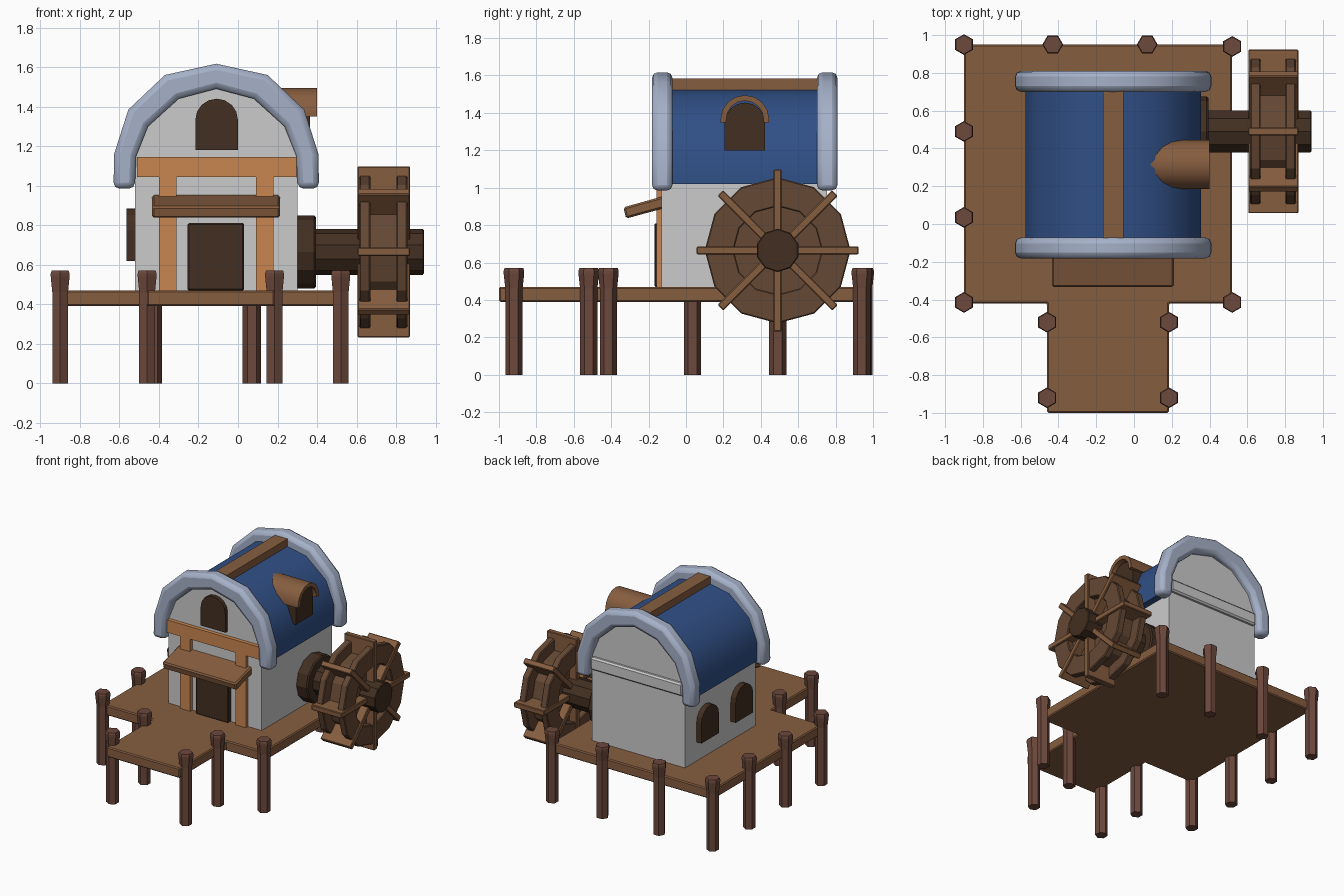
import bpy, bmesh
from math import sin, cos, pi, radians
from mathutils import Matrix

if "Cube" in bpy.data.objects:
    bpy.data.objects.remove(bpy.data.objects["Cube"])


def material(name, r, g, b):
    m = bpy.data.materials.new(name)
    m.diffuse_color = (r, g, b, 1)
    m.use_nodes = True
    m.node_tree.nodes["Principled BSDF"].inputs["Base Color"].default_value = m.diffuse_color
    return m


DECK = material("deck_wood", 0.24, 0.11, 0.05)
POST = material("post_wood", 0.15, 0.065, 0.045)
BEAM = material("light_wood", 0.58, 0.24, 0.08)
DARK = material("dark_wood", 0.055, 0.028, 0.015)
WHEEL = material("wheel_wood", 0.13, 0.065, 0.035)
BLUE = material("blue_roof", 0.03, 0.08, 0.24)
TRIM = material("pale_trim", 0.38, 0.44, 0.58)
PALE = material("pale_beam", 0.6, 0.6, 0.6)


def finish(name, bm, mat=None, bevel=0, smooth=False, segments=1):
    bmesh.ops.recalc_face_normals(bm, faces=bm.faces)
    me = bpy.data.meshes.new(name)
    bm.to_mesh(me)
    bm.free()
    ob = bpy.data.objects.new(name, me)
    bpy.context.collection.objects.link(ob)
    if mat:
        me.materials.append(mat)
    if bevel:
        mod = ob.modifiers.new("bevel", 'BEVEL')
        mod.width, mod.segments = bevel, segments
        mod.limit_method, mod.angle_limit = 'ANGLE', radians(50)
    if smooth:
        bpy.ops.object.select_all(action='DESELECT')
        ob.select_set(True)
        bpy.context.view_layer.objects.active = ob
        bpy.ops.object.shade_smooth_by_angle(angle=radians(40))
    return ob


def prism(name, pts, axis, a, b, mat=None, **kw):
    """Extrude a 2D outline along x, y or z from a to b."""
    place = {'x': lambda p, t: (t, p[0], p[1]),
             'y': lambda p, t: (p[0], t, p[1]),
             'z': lambda p, t: (p[0], p[1], t)}[axis]
    bm = bmesh.new()
    lo = [bm.verts.new(place(p, a)) for p in pts]
    hi = [bm.verts.new(place(p, b)) for p in pts]
    bm.faces.new(lo)
    bm.faces.new(hi)
    for i in range(len(pts)):
        j = (i + 1) % len(pts)
        bm.faces.new((lo[i], lo[j], hi[j], hi[i]))
    return finish(name, bm, mat, **kw)


def box(name, x, y, z, mat=None, **kw):
    return prism(name, [(x[0], y[0]), (x[1], y[0]), (x[1], y[1]), (x[0], y[1])], 'z', *z, mat, **kw)


def circle(u, v, r, n, turn=0.0):
    return [(u + r * cos(turn + 2 * pi * i / n), v + r * sin(turn + 2 * pi * i / n)) for i in range(n)]


def arc(u, v, r, n=8):
    return [(u + r * cos(pi * i / n), v + r * sin(pi * i / n)) for i in range(n + 1)]


def arched(u, half, z0, z1):
    return [(u - half, z0), (u + half, z0)] + arc(u, z1 - half, half)


def lathe(name, profile, n, axis_matrix, mat, closed=False, **kw):
    """Sweep (radius, height) points around an axis; open profiles get caps."""
    bm = bmesh.new()
    rings = [[bm.verts.new(axis_matrix @ Matrix.Translation((0, 0, h)) @
                           Matrix.Rotation(2 * pi * i / n, 4, 'Z') @ Matrix.Translation((r, 0, 0)) @
                           Matrix.Identity(4).to_translation()) for i in range(n)] for r, h in profile]
    pairs = list(zip(rings, rings[1:])) + ([(rings[-1], rings[0])] if closed else [])
    for p, q in pairs:
        for i in range(n):
            j = (i + 1) % n
            bm.faces.new((p[i], p[j], q[j], q[i]))
    if not closed:
        bm.faces.new(rings[0])
        bm.faces.new(rings[-1])
    return finish(name, bm, mat, **kw)


# Deck with jetty
prism("deck", [(-.90, -.42), (-.46, -.42), (-.46, -1), (.185, -1), (.185, -.42), (.52, -.42),
               (.52, .95), (-.90, .95)], 'z', .39, .47, DECK, bevel=.008)

# Hexagonal posts, flared at the top
posts = [(-.90, .95, 90), (-.43, .95, 0), (.07, .95, 0), (.52, .94, 90), (-.90, .49, 90), (-.90, .035, 90),
         (-.90, -.415, 90), (.52, -.415, 90), (-.46, -.52, 90), (.185, -.52, 90), (-.46, -.92, 90), (.185, -.92, 90)]
for i, (x, y, turn) in enumerate(posts):
    lathe(f"post_{i + 1}", [(.046, 0), (.046, .46), (.055, .54), (.055, .555), (.05, .57)], 6,
          Matrix.Translation((x, y, 0)) @ Matrix.Rotation(radians(turn), 4, 'Z'), POST)

# Arch outlines, half profiles mirrored about the house centre
CX = -.11


def mirrored(half):
    return [(CX + x, z) for x, z in half] + [(CX - x, z) for x, z in half[::-1] if x > 0]


gable = [(.41, 1.02), (.41, 1.15), (.35, 1.30), (.195, 1.445), (0, 1.495)]
roof = [(.465, 1.02), (.465, 1.17), (.395, 1.345), (.22, 1.49), (0, 1.535)]
trim_in = [(.412, .985), (.405, 1.15), (.345, 1.30), (.19, 1.44), (0, 1.49)]
trim_out = [(.52, .985), (.517, 1.16), (.445, 1.385), (.26, 1.56), (0, 1.617)]

# House body, roof shell, ridge beam
prism("house_walls", mirrored([(.41, .47)] + gable), 'y', -.13, .755)
prism("roof", mirrored(roof) + mirrored(gable)[::-1], 'y', -.10, .73, BLUE, smooth=True)
box("ridge_beam", (-.165, -.055), (-.09, .72), (1.49, 1.583), DECK)

# Rounded arch trims at both ends
for name, y in (("front_arch_trim", -.182), ("back_arch_trim", .70)):
    prism(name, mirrored(trim_out) + mirrored(trim_in)[::-1], 'y', y, y + .11, TRIM,
          bevel=.03, segments=2, smooth=True)

# Front timber frame and back beam
box("front_beam", (-.512, .295), (-.16, -.12), (1.045, 1.145), BEAM)
box("back_beam", (-.512, .295), (.745, .785), (1.045, 1.145), PALE, bevel=.012)
for name, x in (("left_door_beam", -.40), ("right_door_beam", .09)):
    box(name, (x, x + .09), (-.158, -.12), (.47, 1.05), BEAM)

# Door, sloping canopy, gable and side windows
box("door", (-.255, .03), (-.168, -.12), (.47, .81), DARK, bevel=.006)
prism("door_canopy", [(-.335, .895), (-.32, .835), (-.12, .89), (-.12, .955)], 'x', -.435, .212, DECK, bevel=.01)
prism("gable_window", arched(-.108, .108, 1.18, 1.44), 'y', -.16, -.12, DARK)
for name, y in (("left_window_front", .07), ("left_window_back", .50)):
    prism(name, arched(y, .11, .62, .885), 'x', -.563, -.50, DARK)

# Roof dormer: dark opening under a half-round hood
prism("dormer_window", arched(.315, .108, 1.20, 1.455), 'x', .12, .365, DARK)
hood = [(.445, 1.35)] + arc(.315, 1.365, .13) + [(.185, 1.35), (.215, 1.35)] + arc(.315, 1.365, .10)[::-1] + [(.415, 1.35)]
prism("dormer_hood", hood, 'x', .07, .40, DECK, smooth=True)

# Water wheel: socket, axle, drum, two rims and eight paddles
WY, WZ = .49, .665
along_x = Matrix.Translation((0, WY, WZ)) @ Matrix.Rotation(pi / 2, 4, 'Y')
lathe("axle_socket", [(.185, .28), (.185, .385), (.175, .395)], 12, along_x, DARK)
lathe("axle", [(.116, .38), (.116, .935), (.11, .94)], 10, along_x, DARK)
lathe("wheel_drum", [(.30, .67), (.30, .803)], 12, along_x, WHEEL)
for name, x in (("inner_rim", .615), ("outer_rim", .802)):
    lathe(name, [(.235, x), (.39, x), (.39, x + .055), (.235, x + .055)], 12, along_x, WHEEL, closed=True, bevel=.006)
for k in range(4):
    a = k * pi / 4
    c, s = cos(a), sin(a)
    blade = [(-.433, -.021), (.433, -.021), (.433, .021), (-.433, .021)]
    prism(f"paddle_pair_{k + 1}", [(WY + u * c - v * s, WZ + u * s + v * c) for u, v in blade],
          'x', .605, .87, DECK, bevel=.005)
